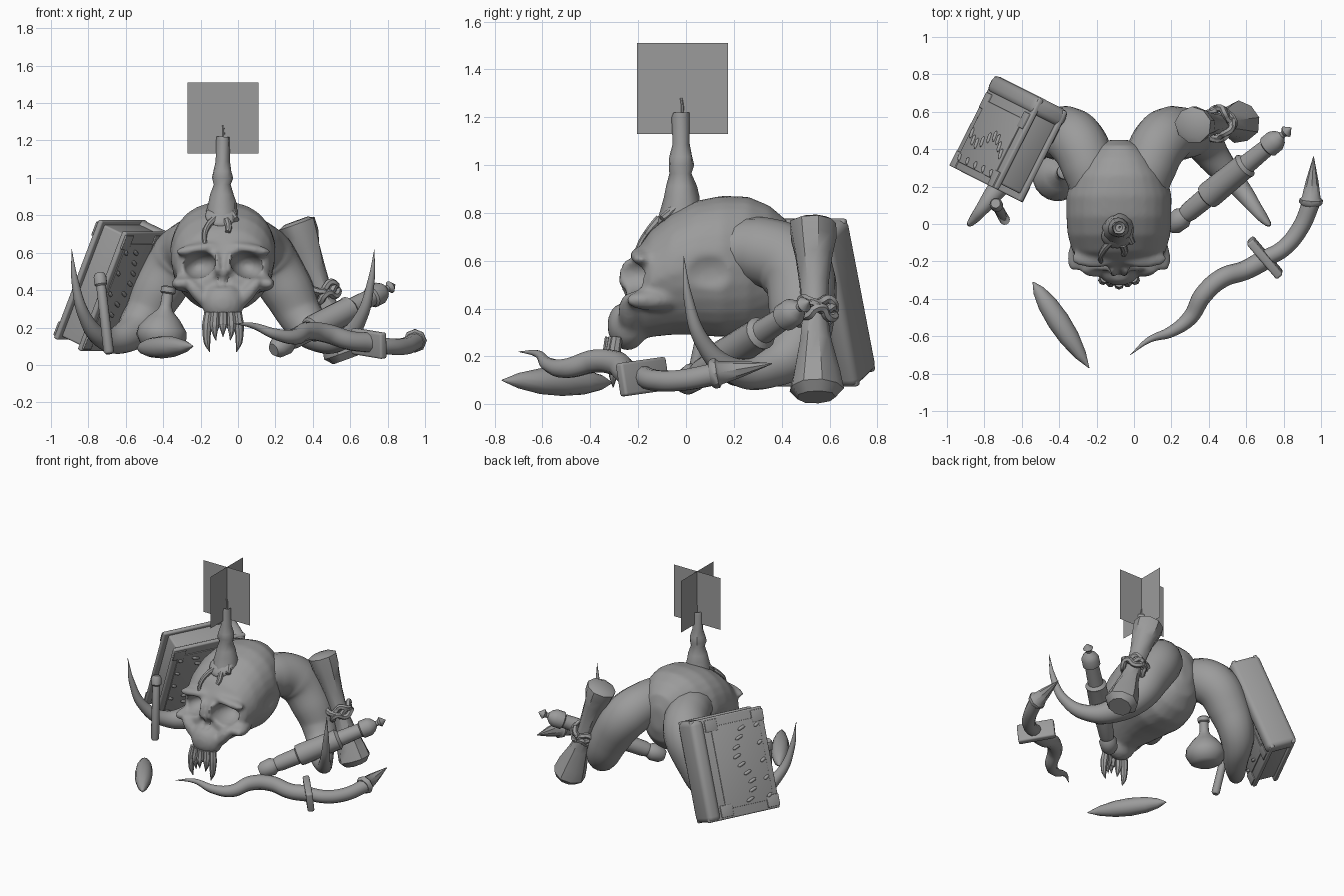
import bpy, bmesh, math, random
from mathutils import Vector, Matrix

random.seed(4)
cube = bpy.data.objects.get("Cube")
if cube:
    bpy.data.objects.remove(cube)
CX = -0.08  # skull centre line
made = []

grey = bpy.data.materials.new("plain grey")
grey.use_nodes = True
grey.diffuse_color = (0.33, 0.33, 0.33, 1)
grey.node_tree.nodes["Principled BSDF"].inputs["Base Color"].default_value = (0.33, 0.33, 0.33, 1)


def add(name, mesh):
    ob = bpy.data.objects.new(name, mesh)
    bpy.context.scene.collection.objects.link(ob)
    mesh.materials.clear()
    mesh.materials.append(grey)
    made.append(ob)
    return ob


def from_bm(name, bm):
    bmesh.ops.recalc_face_normals(bm, faces=bm.faces)
    me = bpy.data.meshes.new(name)
    bm.to_mesh(me)
    bm.free()
    return add(name, me)


def loft(bm, rings):
    """Skin closed rings of points and cap both ends."""
    vs = [[bm.verts.new(p) for p in r] for r in rings]
    n = len(vs[0])
    for a, b in zip(vs, vs[1:]):
        for i in range(n):
            bm.faces.new((a[i], a[(i + 1) % n], b[(i + 1) % n], b[i]))
    bm.faces.new(vs[0])
    bm.faces.new(vs[-1])


def lathe(name, a, b, profile, n=20, wobble=0.0):
    """Turn (position along a-b, radius) pairs around the a-b axis."""
    a, b = Vector(a), Vector(b)
    q = (b - a).to_track_quat('Z', 'Y')
    bm, rings = bmesh.new(), []
    for t, r in profile:
        c = a.lerp(b, t)
        rings.append([c + q @ Vector((math.cos(k), math.sin(k), 0)) * r * (1 + random.uniform(-wobble, wobble))
                      for k in (i * math.tau / n for i in range(n))])
    loft(bm, rings)
    return from_bm(name, bm)


def evaluated(ob):
    bpy.context.view_layer.update()
    return bpy.data.meshes.new_from_object(ob.evaluated_get(bpy.context.evaluated_depsgraph_get()))


def tube(name, pts, res=3):
    """Smooth tapered tube through (x, y, z, radius) points."""
    cu = bpy.data.curves.new(name, 'CURVE')
    cu.dimensions, cu.bevel_depth, cu.bevel_resolution = '3D', 1.0, res
    cu.resolution_u, cu.use_fill_caps = 8, True
    sp = cu.splines.new('BEZIER')
    sp.bezier_points.add(len(pts) - 1)
    for p, v in zip(sp.bezier_points, pts):
        p.co, p.radius = v[:3], v[3]
        p.handle_left_type = p.handle_right_type = 'AUTO'
    tmp = bpy.data.objects.new(name + "_path", cu)
    bpy.context.scene.collection.objects.link(tmp)
    me = evaluated(tmp)
    bpy.data.objects.remove(tmp)
    return add(name, me)


def ball(bm, c, r, rot=0.0, axis='Y'):
    m = Matrix.Translation(c) @ Matrix.Rotation(rot, 4, axis) @ Matrix.Diagonal((*r, 1))
    bmesh.ops.create_uvsphere(bm, u_segments=20, v_segments=12, radius=1, matrix=m)


def slab(name, frame, c, size, bevel=0.0):
    """Box placed in a local frame, with optional rounded edges."""
    bm = bmesh.new()
    bmesh.ops.create_cube(bm, size=1, matrix=Matrix.Translation(c) @ Matrix.Diagonal((*size, 1)))
    if bevel:
        bmesh.ops.bevel(bm, geom=bm.edges[:], offset=bevel, segments=3, affect='EDGES', profile=.5)
    bm.transform(frame)
    return from_bm(name, bm)


def axes(origin, x, z):
    x, z = Vector(x).normalized(), Vector(z).normalized()
    y = z.cross(x).normalized()
    return Matrix.Translation(origin) @ Matrix((x, y, x.cross(y))).transposed().to_4x4()


# --- skull: lofted cranium, with brow, cheeks and muzzle fused in
bm = bmesh.new()
sections = [(-.25, .26, .57, .11, .3), (-.21, .27, .64, .19, .45), (-.15, .28, .725, .25, .4), (-.06, .29, .80, .275, .25),
            (.04, .29, .85, .285, .15), (.15, .28, .872, .285, .1), (.26, .29, .868, .25, .1), (.35, .34, .83, .19, 0),
            (.42, .42, .77, .12, 0), (.45, .52, .68, .05, 0)]
rings = []
for y, lo, hi, hw, taper in sections:
    ring = []
    for i in range(28):
        k = i * math.tau / 28
        c, s = math.cos(k), math.sin(k)
        x = math.copysign(abs(c) ** .85, c) * hw * (1 - taper * max(0, -s))
        ring.append((CX + x, y, (lo + hi) / 2 + math.copysign(abs(s) ** .9, s) * (hi - lo) / 2))
    rings.append(ring)
loft(bm, rings)
for s in (-1, 1):
    ball(bm, (CX + s * .13, -.185, .62), (.13, .05, .032), s * .15)        # brow
    ball(bm, (CX + s * .205, -.13, .435), (.06, .13, .045), s * .35, 'Z')  # cheekbone
    ball(bm, (CX + s * .13, -.235, .38), (.04, .05, .11), s * .7)          # cheek pillar
    ball(bm, (CX + s * .03, -.24, .52), (.022, .045, .09), s * .12)        # nose bridge
ball(bm, (CX, -.245, .33), (.115, .085, .105))  # muzzle
skull = from_bm("skull", bm)
bm = bmesh.new()
for s in (-1, 1):
    ball(bm, (CX + s * .13, -.24, .535), (.092, .15, .07), s * .3)   # eye socket
    ball(bm, (CX + s * .025, -.31, .455), (.024, .08, .05), s * .3)  # nose hole
    ball(bm, (CX + s * .365, .10, .54), (.11, .17, .13))             # temple hollow
    ball(bm, (CX + s * .22, -.18, .27), (.085, .13, .085))           # hollow under cheek
cutter = from_bm("socket_cutter", bm)
cutter.hide_render = True
for kind in ("REMESH", "BOOLEAN", "REMESH", "SMOOTH"):
    m = skull.modifiers.new(kind.lower(), kind)
    if kind == "REMESH":
        m.mode, m.voxel_size = 'VOXEL', .012
    elif kind == "BOOLEAN":
        m.operation, m.object = 'DIFFERENCE', cutter
    else:
        m.factor, m.iterations = .5, 7
carved = evaluated(skull)
skull.modifiers.clear()
skull.data = carved
made.remove(cutter)
bpy.data.objects.remove(cutter)

# --- teeth: long fangs outside, short ones between
for i, (dx, tip) in enumerate([(-.085, .07), (-.045, .13), (0, .15), (.045, .13), (.085, .07)]):
    y = -.315 + abs(dx) * .3
    tube(f"tooth_{i}", [(CX + dx * .9, y, .28, .024), (CX + dx, y - .01, .21, .027),
                        (CX + dx, y - .015, tip + .05, .018), (CX + dx * .85, y - .015, tip, .002)], 2)

# --- great horns: back, out, down, then forward to upturned tips
horn = [(.13, .12, .64, .115), (.16, .30, .64, .145), (.235, .45, .57, .155), (.345, .485, .40, .14),
        (.43, .46, .24, .115), (.52, .34, .15, .085), (.64, .20, .14, .055), (.74, .07, .26, .034),
        (.79, .01, .44, .02), (.81, -.01, .62, .001)]
for s, side in ((1, "left"), (-1, "right")):
    tube(side + "_horn", [(CX + s * x, y, z, r) for x, y, z, r in horn], 6)

# --- candle with wax and wick
lathe("candle", (CX - .005, -.02, .78), (CX, -.02, 1.22),
      [(0, .09), (.1, .08), (.2, .072), (.3, .062), (.42, .046), (.5, .056), (.58, .048), (.7, .036), (.95, .038), (1, .034), (.97, .02)], 12, .08)
tube("wick", [(CX, -.02, 1.19, .006), (CX + .004, -.015, 1.24, .006), (CX, -.02, 1.28, .005)], 1)
bm = bmesh.new()
ball(bm, (CX - .01, -.065, .80), (.085, .085, .03), .75, 'X')
from_bm("wax_puddle", bm)
drips = [[(-.04, -.09, .785), (-.08, -.135, .745), (-.10, -.18, .69), (-.095, -.205, .64)],
         [(.02, -.11, .775), (.03, -.15, .73), (.025, -.165, .71)], [(.05, -.06, .805), (.07, -.10, .775)]]
for i, d in enumerate(drips):
    tube(f"wax_drip_{i}", [(CX + x, y, z, .02 - .003 * j) for j, (x, y, z) in enumerate(d)], 2)

# --- crossed flame cards
for name, d in (("flame_card_wide", (.19, 0)), ("flame_card_deep", (0, .19))):
    bm = bmesh.new()
    bm.faces.new([bm.verts.new((CX + k * d[0], -.015 + k * d[1], z)) for k, z in ((-1, 1.13), (1, 1.13), (1, 1.51), (-1, 1.51))])
    from_bm(name, bm)

# --- leaning book, in its own frame: width, thickness, height
book = axes((-.67, .455, .425), (-.45, -.89, 0), (.24, -.12, .63))
slab("book_pages", book, (-.01, 0, 0), (.49, .14, .65), .012)
for s, side in ((1, "front"), (-1, "back")):
    slab(side + "_cover", book, (0, s * .078, 0), (.54, .03, .69), .01)
    slab(side + "_hide_patch", book, (.05, s * .095, 0), (.36, .008, .56), .003)
    for sx in (-1, 1):
        for sz in (-1, 1):
            slab(f"{side}_corner_{sx}_{sz}", book, (.05 + sx * .175, s * .094, sz * .29), (.09, .012, .08), .004)
    # stitches along the seam and the patch edge
    for i in range(9):
        z = -.25 + i * .06
        for x, half in ((.06 + .04 * math.sin(i * .9), .028), (.205, .018)):
            if half < .02 and i % 2:
                continue
            a, b = book @ Vector((x - half, s * .1, z - .008)), book @ Vector((x + half, s * .1, z + .012))
            lathe(f"{side}_stitch_{i}", a, b, [(0, .004), (.2, .011), (.8, .011), (1, .004)], 8)
slab("book_spine", book, (-.225, 0, 0), (.1, .215, .69), .035)

# --- flask
lathe("flask", (-.42, .25, .08), (-.37, .28, .42),
      [(0, .07), (.05, .105), (.2, .135), (.33, .13), (.5, .085), (.62, .042), (.7, .031), (.88, .03), (.9, .04), (.98, .04), (1, .03)], 20)

# --- vial
lathe("vial", (-.69, .02, .06), (-.74, .11, .49),
      [(0, .018), (.03, .028), (.84, .026), (.86, .034), (.96, .034), (1, .025)], 14)

# --- pointed pod
lathe("pod", (-.54, -.31, .09), (-.24, -.77, .10),
      [(0, .003), (.1, .032), (.25, .052), (.45, .06), (.65, .054), (.85, .032), (1, .002)], 12)

# --- wavy dagger
tube("dagger_blade", [(-.02, -.70, .22, .001), (.08, -.62, .21, .016), (.20, -.575, .165, .03), (.30, -.50, .15, .042),
                      (.37, -.38, .18, .05), (.47, -.29, .17, .052), (.60, -.245, .13, .052), (.70, -.19, .12, .055)], 3)
tube("dagger_handle", [(.69, -.19, .12, .045), (.80, -.13, .10, .045), (.89, -.02, .10, .046), (.95, .12, .125, .048)], 3)
guard = axes((.70, -.18, .115), (.18, -.21, -.03), (-.1, -.05, 1))
slab("dagger_guard", guard, (0, 0, 0), (.25, .045, .14), .012)
lathe("dagger_pommel", (.945, .10, .125), (.96, .36, .17), [(0, .052), (.05, .063), (.12, .063), (.16, .05), (.5, .034), (1, .002)], 8)

# --- sceptre
lathe("sceptre", (.19, -.02, .08), (.84, .515, .43),
      [(0, .035), (.03, .055), (.1, .06), (.13, .045), (.16, .052), (.3, .055), (.31, .07), (.34, .073), (.6, .068), (.62, .072),
       (.64, .052), (.8, .047), (.81, .06), (.87, .06), (.9, .045), (.925, .018), (.94, .018), (.96, .034), (1, .002)], 16)

# --- long bone with a twine binding
top, foot = Vector((.31, .53, .77)), Vector((.58, .545, .03))
lathe("bone", top, foot, [(0, .07), (.02, .1), (.1, .097), (.2, .08), (.35, .063), (.55, .056), (.68, .067), (.85, .098), (.95, .112), (1, .08)], 9, .06)
q = (foot - top).to_track_quat('Z', 'Y')
for j in range(3):
    loop = []
    for i in range(17):
        k = i * math.tau / 16
        wave = math.cos(k * 4 + j * math.tau / 3)
        p = top.lerp(foot, .52 + .02 * wave + .03 * (j - 1)) + q @ Vector((math.cos(k), math.sin(k), 0)) * (.076 + .01 * math.sin(k * 4 + j))
        loop.append((*p, .019))
    tube(f"twine_{j}", loop, 1)

# --- shading
bpy.ops.object.select_all(action='DESELECT')
for ob in made:
    ob.select_set(True)
bpy.context.view_layer.objects.active = skull
bpy.ops.object.shade_smooth_by_angle(angle=math.radians(40))
